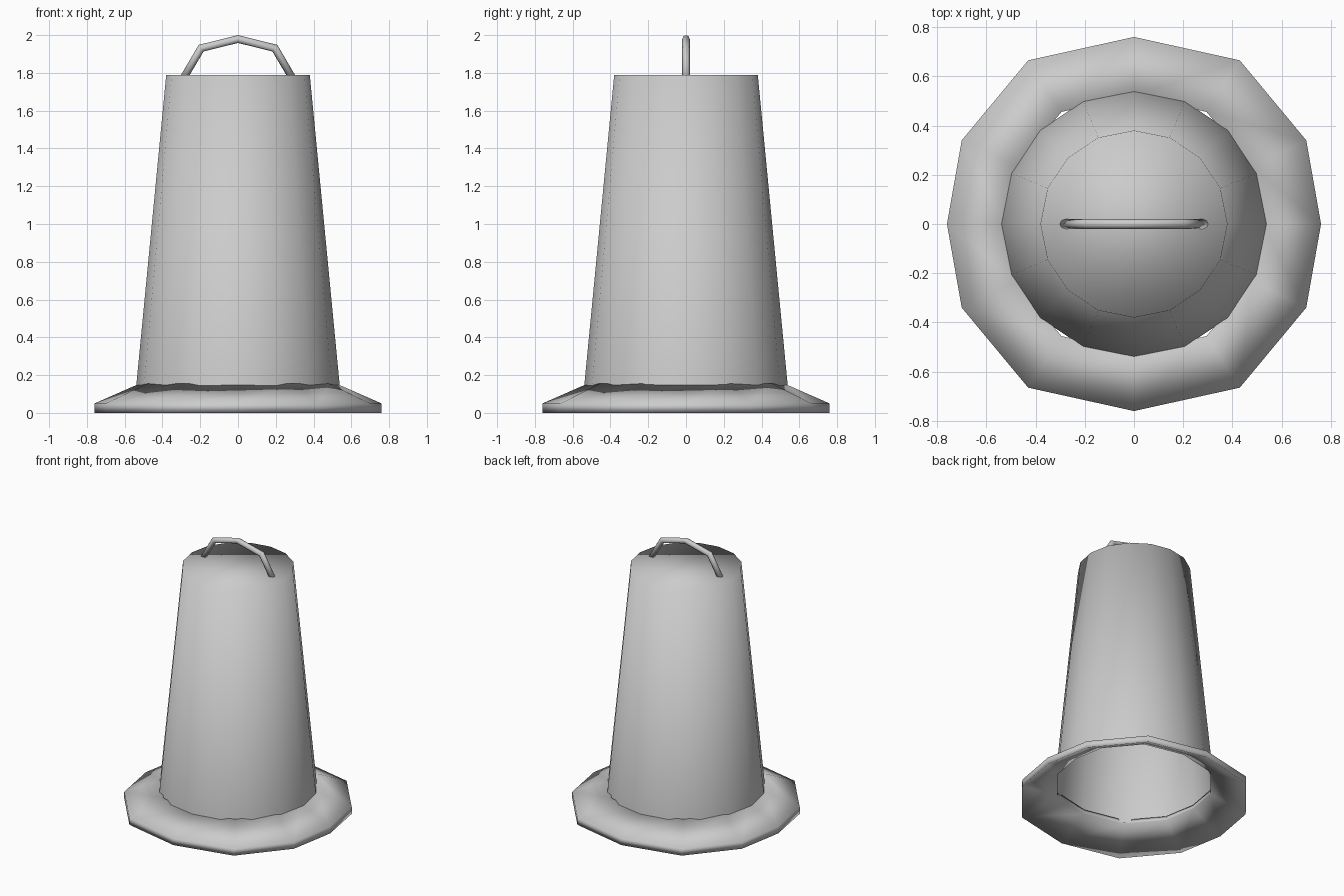
import bpy, bmesh
from math import cos, sin, tau
from mathutils import Vector

if "Cube" in bpy.data.objects:
    bpy.data.objects.remove(bpy.data.objects["Cube"])


def build(name, rings, close_profile=False, cap_start=False, cap_end=False):
    """Bridge a list of equal-length vertex rings into one smooth mesh."""
    bm = bmesh.new()
    loops = [[bm.verts.new(p) for p in ring] for ring in rings]
    n = len(loops[0])
    pairs = list(zip(loops, loops[1:]))
    if close_profile:
        pairs.append((loops[-1], loops[0]))
    for a, b in pairs:
        for i in range(n):
            j = (i + 1) % n
            bm.faces.new((a[i], a[j], b[j], b[i]))
    if cap_start:
        bm.faces.new(loops[0][::-1])
    if cap_end:
        bm.faces.new(loops[-1])
    bmesh.ops.recalc_face_normals(bm, faces=bm.faces[:])
    for f in bm.faces:
        f.smooth = True
    mesh = bpy.data.meshes.new(name)
    bm.to_mesh(mesh)
    bm.free()
    obj = bpy.data.objects.new(name, mesh)
    bpy.context.collection.objects.link(obj)
    return obj


# Tapered body: 16 sides, closed on top, open below
def circle(r, z, n=16):
    return [(r * cos(tau * i / n), r * sin(tau * i / n), z) for i in range(n)]


build("body", [circle(0.54, 0.13), circle(0.38, 1.79)], cap_end=True)

# Flared brim: slightly uneven 12-sided outline, swept through its section
quarter = [(0.70, 0.34), (0.43, 0.665)]
outline = [(0.76, 0)] + quarter + [(0, 0.76)]
outline += [(-x, y) for x, y in quarter[::-1]] + [(-0.76, 0)]
outline += [(-x, -y) for x, y in quarter] + [(0, -0.76)]
outline += [(x, -y) for x, y in quarter[::-1]]
section = [(1, 0), (1, 0.05), (0.685, 0.155), (0.685, 0.125)]
build("brim", [[(x * s, y * s, z) for x, y in outline] for s, z in section],
      close_profile=True)

# Bent wire handle: 8-sided tube with mitred corners in the xz plane
path = [Vector(p) for p in ((-0.284, 0, 1.78), (-0.195, 0, 1.931), (0, 0, 1.979),
                            (0.195, 0, 1.931), (0.284, 0, 1.78))]
tube = []
for k, p in enumerate(path):
    d_in = (p - path[max(k - 1, 0)]).normalized()
    d_out = (path[min(k + 1, len(path) - 1)] - p).normalized()
    t = (d_in + d_out).normalized()
    stretch = 1 / max(t.dot(d_in), t.dot(d_out))
    side = Vector((-t.z, 0, t.x)) * stretch
    tube.append([p + 0.02 * (side * cos(tau * i / 8) + Vector((0, 1, 0)) * sin(tau * i / 8))
                 for i in range(8)])
build("handle", tube, cap_start=True, cap_end=True)
